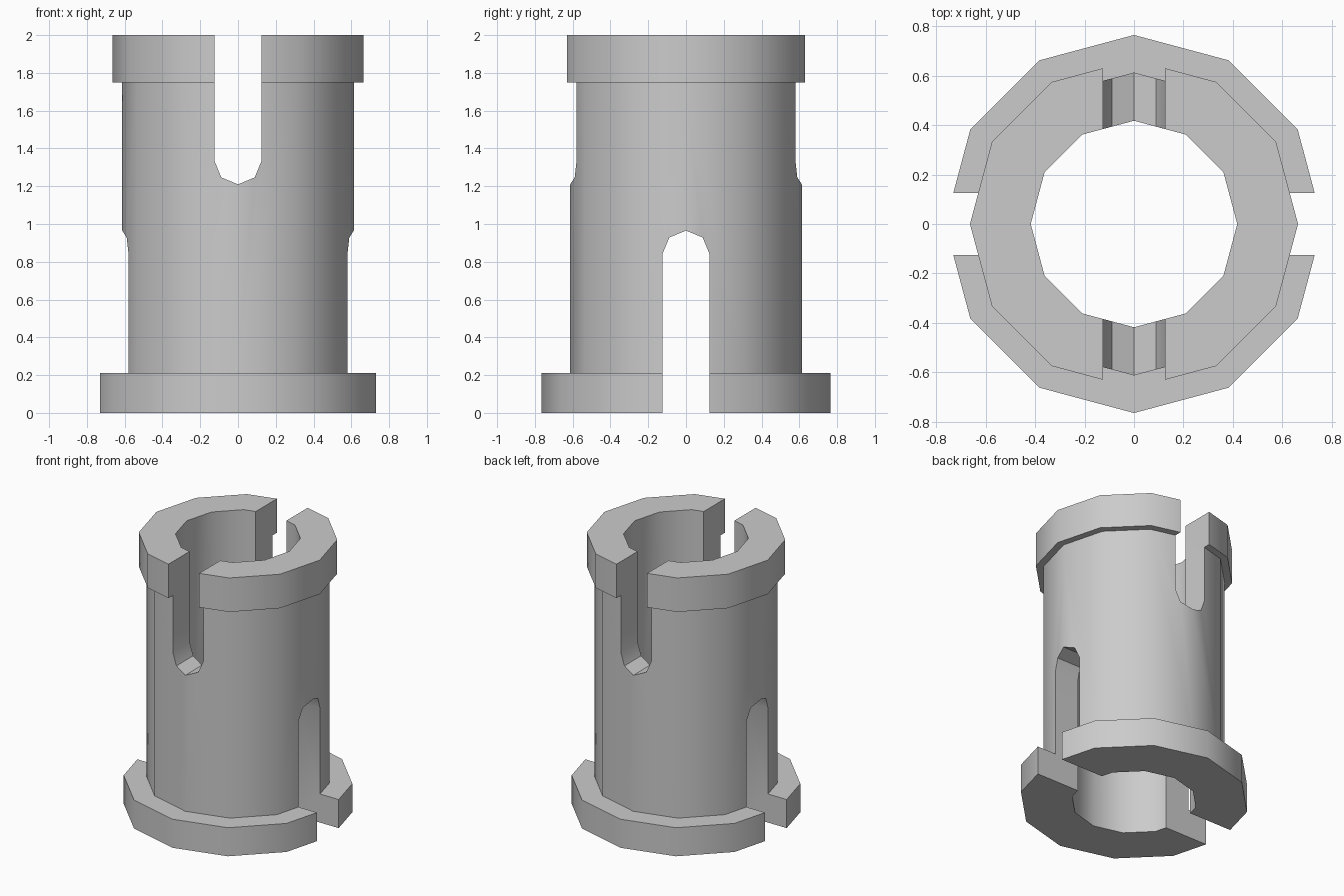
import bpy, math

if "Cube" in bpy.data.objects:
    bpy.data.objects.remove(bpy.data.objects["Cube"])

SIDES = 12
SLOT_R = 0.125


def make_mesh(name, verts, faces):
    mesh = bpy.data.meshes.new(name)
    mesh.from_pydata(verts, [], faces)
    mesh.update()
    obj = bpy.data.objects.new(name, mesh)
    bpy.context.collection.objects.link(obj)
    return obj


def lathe(name, profile):
    n = len(profile)
    verts = [(r * math.cos(i * math.tau / SIDES), r * math.sin(i * math.tau / SIDES), z)
             for i in range(SIDES) for r, z in profile]
    faces = []
    for i in range(SIDES):
        a, b = i * n, (i + 1) % SIDES * n
        for j in range(n):
            k = (j + 1) % n
            faces.append((a + j, b + j, b + k, a + k))
    return make_mesh(name, verts, faces)


def slot_cutter(name, z_round, z_open, along_x):
    # Half-round end plus straight sides running out past the open end
    d = 1 if z_open > z_round else -1
    outline = [(SLOT_R * math.cos(i * math.pi / 4),
                z_round - d * SLOT_R * math.sin(i * math.pi / 4)) for i in range(5)]
    outline += [(-SLOT_R, z_open), (SLOT_R, z_open)]
    if d > 0:
        outline.reverse()
    n = len(outline)
    verts = [(s, u, z) if along_x else (-u, s, z) for s in (-1, 1) for u, z in outline]
    faces = [tuple(range(n - 1, -1, -1)), tuple(range(n, 2 * n))]
    faces += [(j, (j + 1) % n, n + (j + 1) % n, n + j) for j in range(n)]
    return make_mesh(name, verts, faces)


# Hollow sleeve with a wide base flange and a narrower top flange
sleeve = lathe("flanged_sleeve", [
    (0.418, 0), (0.765, 0), (0.765, 0.21), (0.613, 0.21),
    (0.613, 1.75), (0.664, 1.75), (0.664, 2), (0.418, 2)])

# Top slot runs front to back, bottom slot runs side to side
cutters = [slot_cutter("top_slot_cutter", 1.335, 2.3, False),
           slot_cutter("bottom_slot_cutter", 0.84, -0.3, True)]

bpy.context.view_layer.objects.active = sleeve
sleeve.select_set(True)
for cutter in cutters:
    bpy.ops.object.select_all(action='DESELECT')
    # Consistent outward normals on the cutter
    bpy.context.view_layer.objects.active = cutter
    bpy.ops.object.mode_set(mode='EDIT')
    bpy.ops.mesh.select_all(action='SELECT')
    bpy.ops.mesh.normals_make_consistent(inside=False)
    bpy.ops.object.mode_set(mode='OBJECT')

    bpy.context.view_layer.objects.active = sleeve
    sleeve.select_set(True)
    mod = sleeve.modifiers.new("slot", 'BOOLEAN')
    mod.operation = 'DIFFERENCE'
    mod.solver = 'EXACT'
    mod.object = cutter
    bpy.ops.object.modifier_apply(modifier=mod.name)
    bpy.data.objects.remove(cutter)

# Smooth walls, crisp rims and slot edges
bpy.ops.object.select_all(action='DESELECT')
sleeve.select_set(True)
bpy.ops.object.shade_smooth_by_angle(angle=math.radians(35))
